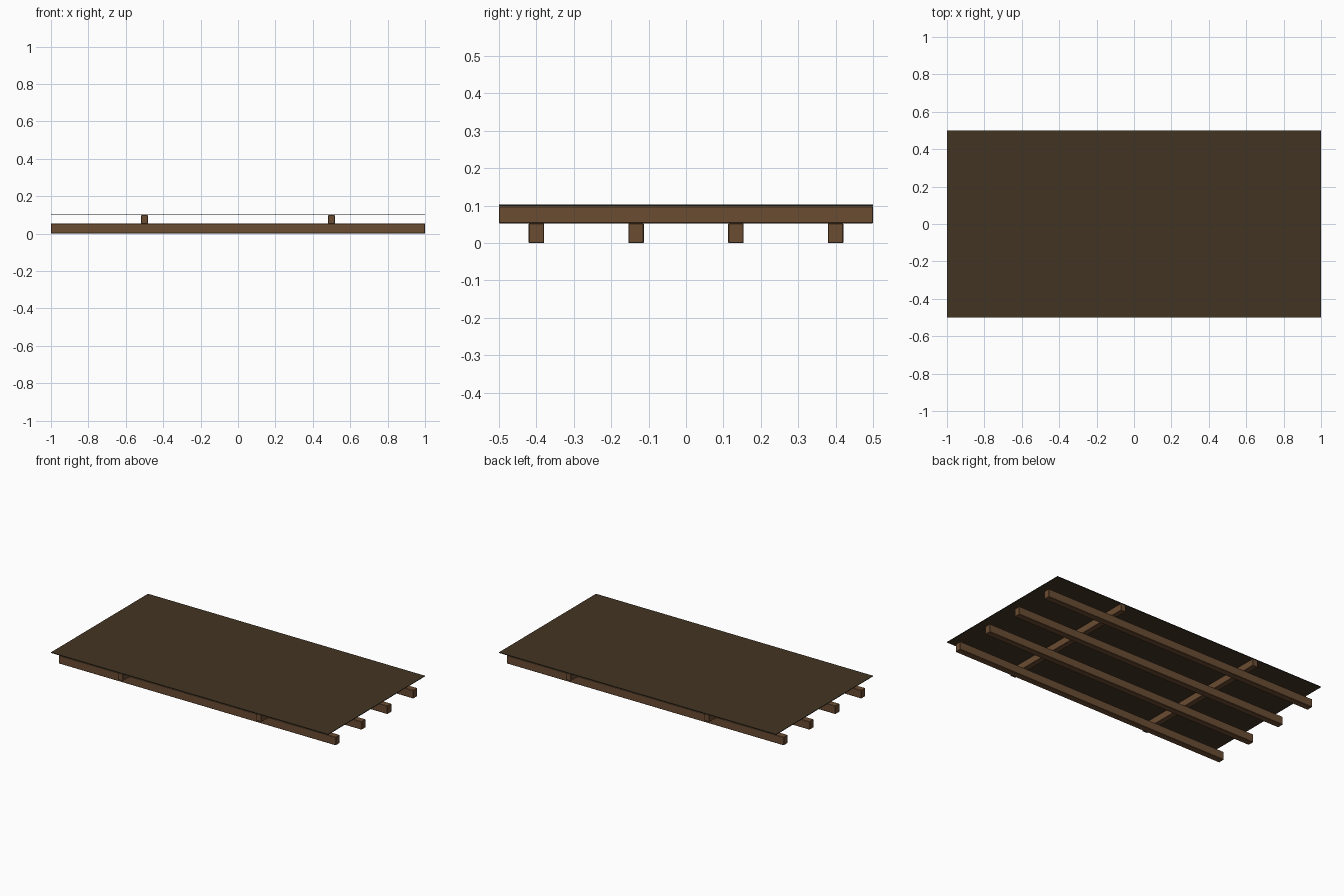
import bpy, bmesh

if "Cube" in bpy.data.objects:
    bpy.data.objects.remove(bpy.data.objects["Cube"])


def mat(name, rgb):
    m = bpy.data.materials.new(name)
    lin = [((c / 255 + 0.055) / 1.055) ** 2.4 for c in rgb]
    m.diffuse_color = (*lin, 1)
    m.use_nodes = True
    m.node_tree.nodes["Principled BSDF"].inputs["Base Color"].default_value = m.diffuse_color
    return m


wood = mat("brown timber", (106, 76, 50))
felt = mat("dark brown sheet", (66, 52, 34))
trim = mat("dark grey green edge", (40, 48, 42))


def box(name, lo, hi, mats, bevel=0):
    bm = bmesh.new()
    bmesh.ops.create_cube(bm, size=1)
    for v in bm.verts:
        v.co = [lo[i] + (v.co[i] + 0.5) * (hi[i] - lo[i]) for i in range(3)]
    me = bpy.data.meshes.new(name)
    bm.to_mesh(me)
    bm.free()
    ob = bpy.data.objects.new(name, me)
    bpy.context.collection.objects.link(ob)
    for m in mats:
        me.materials.append(m)
    if bevel:
        b = ob.modifiers.new("bevel", "BEVEL")
        b.width = bevel
        b.segments = 1
    return ob


# Four long beams running left to right
for i in range(4):
    y = -0.4 + i * 0.8 / 3
    box(f"long_beam_{i + 1}", (-1, y - 0.021, 0), (1, y + 0.021, 0.053), [wood], 0.002)

# Two cross battens on top of the beams
for i, x in enumerate((-0.5, 0.5)):
    box(f"cross_batten_{i + 1}", (x - 0.018, -0.5, 0.053), (x + 0.018, 0.5, 0.099), [wood], 0.002)

# Thin roof sheet with darker rim
sheet = box("top_sheet", (-1, -0.5, 0.099), (1, 0.5, 0.103), [felt, trim])
for p in sheet.data.polygons:
    p.material_index = 0 if abs(p.normal.z) > 0.5 else 1
